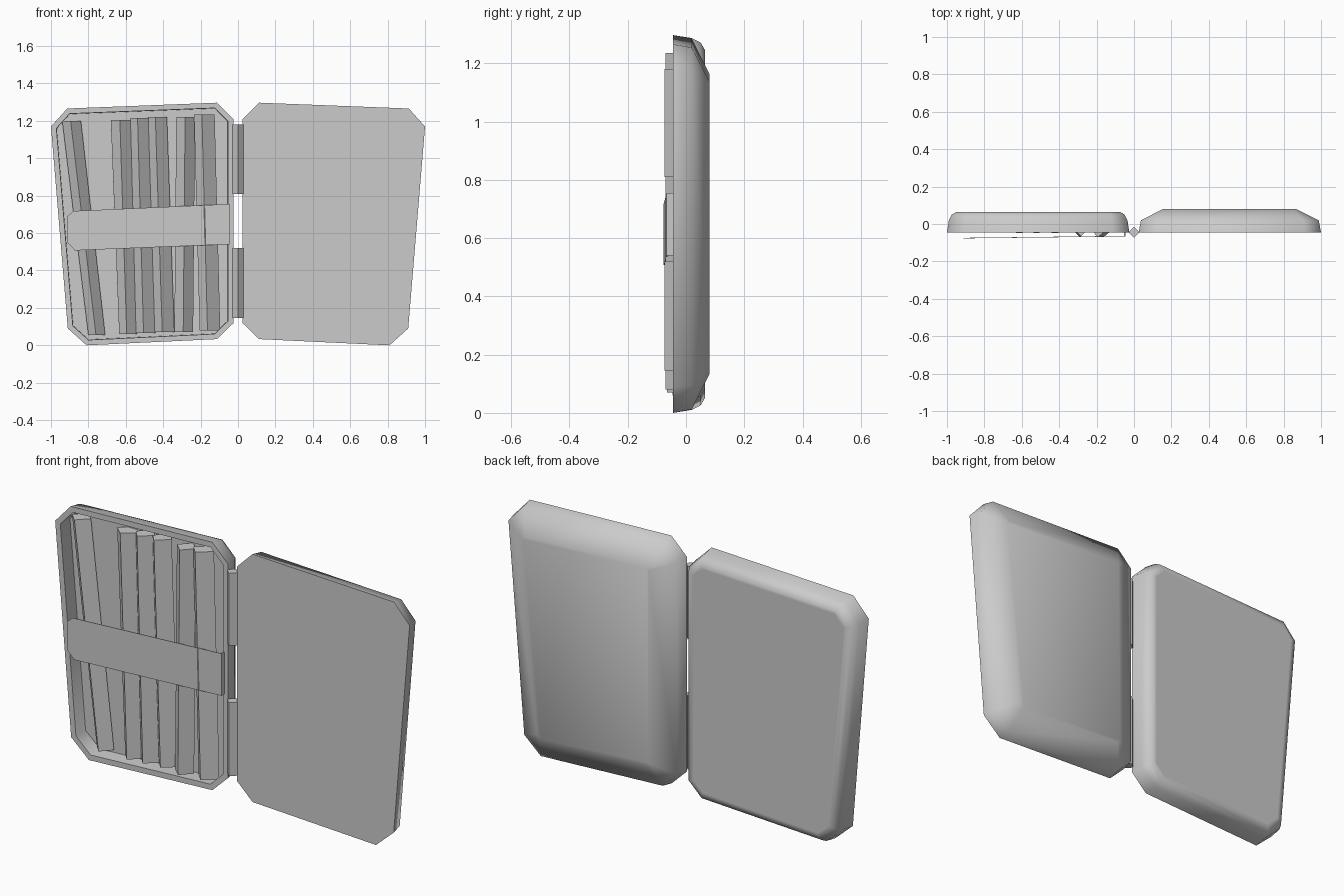
import bpy, bmesh, math
from mathutils import Vector

if "Cube" in bpy.data.objects:
    bpy.data.objects.remove(bpy.data.objects["Cube"])

metal = bpy.data.materials.new("plain grey")
metal.use_nodes = True
GREY = (0.6, 0.6, 0.6, 1)
metal.diffuse_color = GREY
metal.node_tree.nodes["Principled BSDF"].inputs["Base Color"].default_value = GREY


def loft(name, rings, smooth=None):
    """Skin a stack of equal-length rings and cap both ends."""
    bm = bmesh.new()
    loops = [[bm.verts.new(p) for p in ring] for ring in rings]
    n = len(loops[0])
    for a, b in zip(loops, loops[1:]):
        for i in range(n):
            j = (i + 1) % n
            bm.faces.new((a[i], a[j], b[j], b[i]))
    bm.faces.new(loops[0])
    bm.faces.new(loops[-1])
    bmesh.ops.recalc_face_normals(bm, faces=bm.faces)
    mesh = bpy.data.meshes.new(name)
    bm.to_mesh(mesh)
    bm.free()
    mesh.materials.append(metal)
    ob = bpy.data.objects.new(name, mesh)
    bpy.context.collection.objects.link(ob)
    if smooth:
        bpy.ops.object.select_all(action='DESELECT')
        bpy.context.view_layer.objects.active = ob
        ob.select_set(True)
        bpy.ops.object.shade_smooth_by_angle(angle=math.radians(smooth))
    return ob


def inset(points, d):
    """Move every edge of a clockwise outline inwards by d."""
    pts = [Vector(p) for p in points]
    out = []
    for i, p in enumerate(pts):
        e1 = (p - pts[i - 1]).normalized()
        e2 = (pts[(i + 1) % len(pts)] - p).normalized()
        n1, n2 = Vector((e1.y, -e1.x)), Vector((e2.y, -e2.x))
        out.append(p + (n1 + n2) * d / (1 + n1.dot(n2)))
    return out


def shell_rings(outline, sections, side):
    return [[(side * p.x, y, p.y) for p in inset(outline, d)]
            for y, d in sections]


# Eight-sided cover outline, clockwise in x and z
OUTLINE = [(0.025, 1.21), (0.113, 1.297), (0.913, 1.266), (1.0, 1.17),
           (0.91, 0.09), (0.81, 0.0), (0.113, 0.033), (0.025, 0.118)]

# Closed cover with a broad sloping back
loft("left_cover", shell_rings(
    OUTLINE, [(-0.045, 0), (0.02, 0.012), (0.08, 0.13)], 1), 70)

# Tray: cavity floor, rim, then the rounded back
loft("right_tray", shell_rings(
    OUTLINE, [(0.03, 0.03), (-0.045, 0.028), (-0.045, 0), (0.02, 0.01),
              (0.05, 0.025), (0.065, 0.05), (0.065, 0.062)], -1), 60)

# Four-sided sticks: top x range, bottom x range, z range, ridge place, ridge y
STICKS = [
    ((-0.94, -0.84), (-0.80, -0.71), (0.055, 1.20), 0.45, -0.04),
    ((-0.68, -0.565), (-0.635, -0.54), (0.06, 1.205), 0.42, -0.047),
    ((-0.575, -0.475), (-0.545, -0.44), (0.065, 1.215), 0.38, -0.047),
    ((-0.48, -0.38), (-0.445, -0.34), (0.07, 1.22), 0.38, -0.047),
    ((-0.33, -0.23), (-0.34, -0.24), (0.07, 1.22), 0.47, -0.066),
    ((-0.235, -0.125), (-0.205, -0.095), (0.08, 1.235), 0.38, -0.07),
]
for k, (top, bottom, zs, f, y) in enumerate(STICKS):
    rings = []
    for (a, b), z in zip((bottom, top), zs):
        ridge = a + (b - a) * f
        rings.append([(a, y + 0.045, z), (ridge, y, z),
                      (b, y + 0.055, z), (a + b - ridge, y + 0.1, z)])
    loft(f"stick_{k + 1}", rings)

# Thin retaining strap with a clipped free end
STRAP = [(-0.912, 0.69), (-0.88, 0.718), (-0.05, 0.755),
         (-0.05, 0.54), (-0.872, 0.507), (-0.912, 0.55)]
loft("strap", [[(x, -0.066 + 0.012 * x + t, z) for x, z in STRAP]
               for t in (0, 0.003)])
# Folded end fixing the strap to the tray rim
loft("strap_end", [[(x, y, z) for x, y in
                    ((-0.053, -0.066), (-0.046, -0.066),
                     (-0.046, -0.04), (-0.053, -0.04))]
                   for z in (0.54, 0.755)])

# Two diamond-section hinge barrels
for name, z0, z1 in (("lower_hinge", 0.145, 0.52), ("upper_hinge", 0.81, 1.18)):
    loft(name, [[(-0.03, -0.044, z), (0, -0.074, z),
                 (0.03, -0.044, z), (0, -0.014, z)] for z in (z0, z1)])
